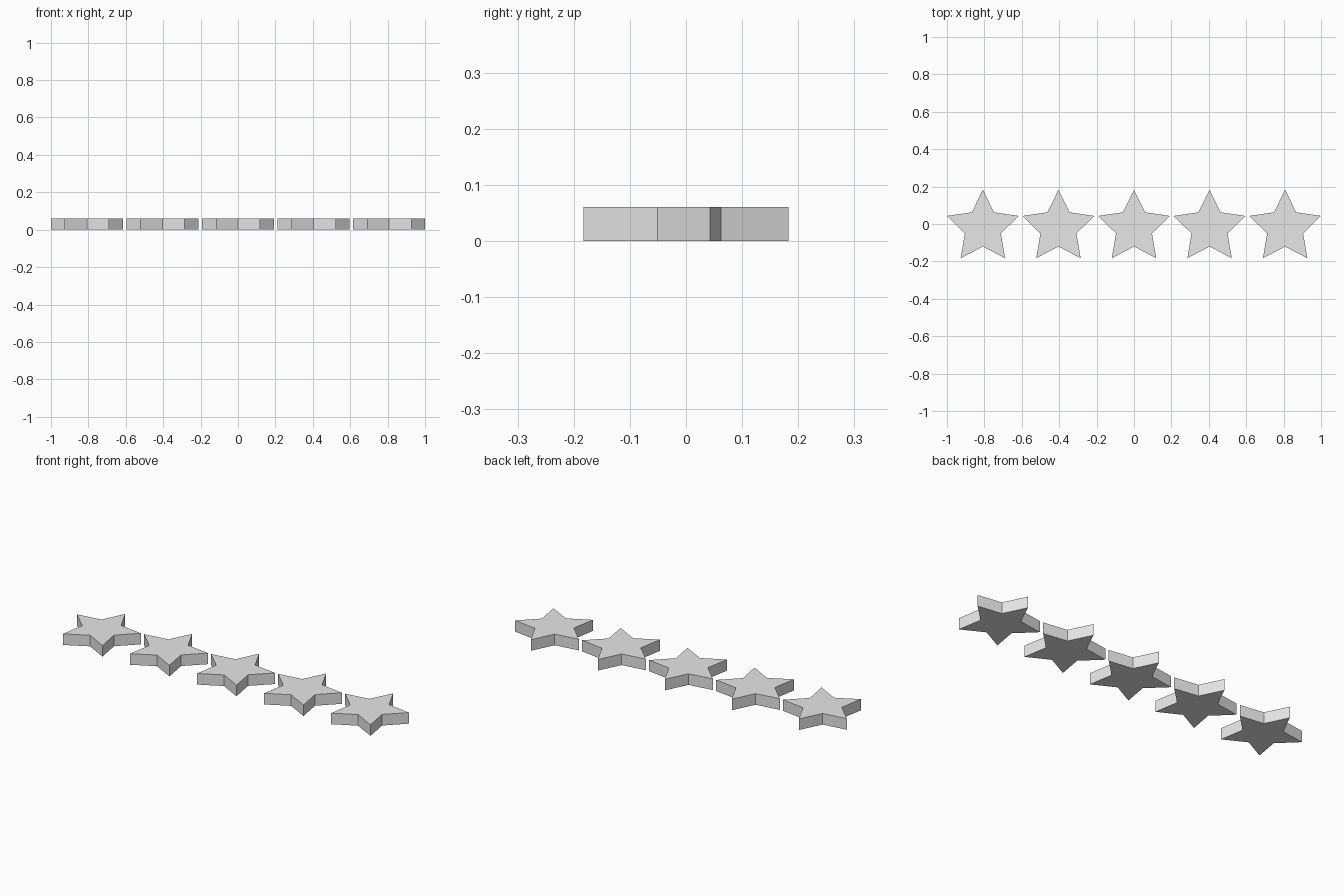
import bpy
import bmesh
from math import sin, cos, pi

cube = bpy.data.objects.get("Cube")
if cube:
    bpy.data.objects.remove(cube, do_unlink=True)

# Overall proportions: five stars in a row
COUNT = 5
OUTER = 0.202
INNER = OUTER / 2
SPACING = 2 * OUTER
HEIGHT = 0.3 * OUTER
CENTRE_Y = -OUTER * (1 - cos(pi / 5)) / 2

# Plain grey finish
grey = bpy.data.materials.new("light_grey")
grey.use_nodes = True
grey.diffuse_color = (0.8, 0.8, 0.8, 1)
grey.node_tree.nodes["Principled BSDF"].inputs["Base Color"].default_value = (0.8, 0.8, 0.8, 1)


def star_mesh():
    """Five-pointed star outline, extruded upwards into a flat slab."""
    bm = bmesh.new()
    outline = []
    for i in range(10):
        radius = INNER if i % 2 else OUTER
        angle = pi / 2 + i * pi / 5
        outline.append(bm.verts.new((radius * cos(angle), radius * sin(angle), 0)))
    base = bm.faces.new(outline)
    result = bmesh.ops.extrude_face_region(bm, geom=[base], use_keep_orig=True)
    top = [g for g in result["geom"] if isinstance(g, bmesh.types.BMVert)]
    bmesh.ops.translate(bm, verts=top, vec=(0, 0, HEIGHT))
    bmesh.ops.recalc_face_normals(bm, faces=bm.faces)
    mesh = bpy.data.meshes.new("star")
    bm.to_mesh(mesh)
    bm.free()
    mesh.materials.append(grey)
    return mesh


# Row of identical stars sharing one mesh
mesh = star_mesh()
for i in range(COUNT):
    star = bpy.data.objects.new(f"star_{i + 1}", mesh)
    star.location = ((i - (COUNT - 1) / 2) * SPACING, CENTRE_Y, 0)
    bpy.context.collection.objects.link(star)
